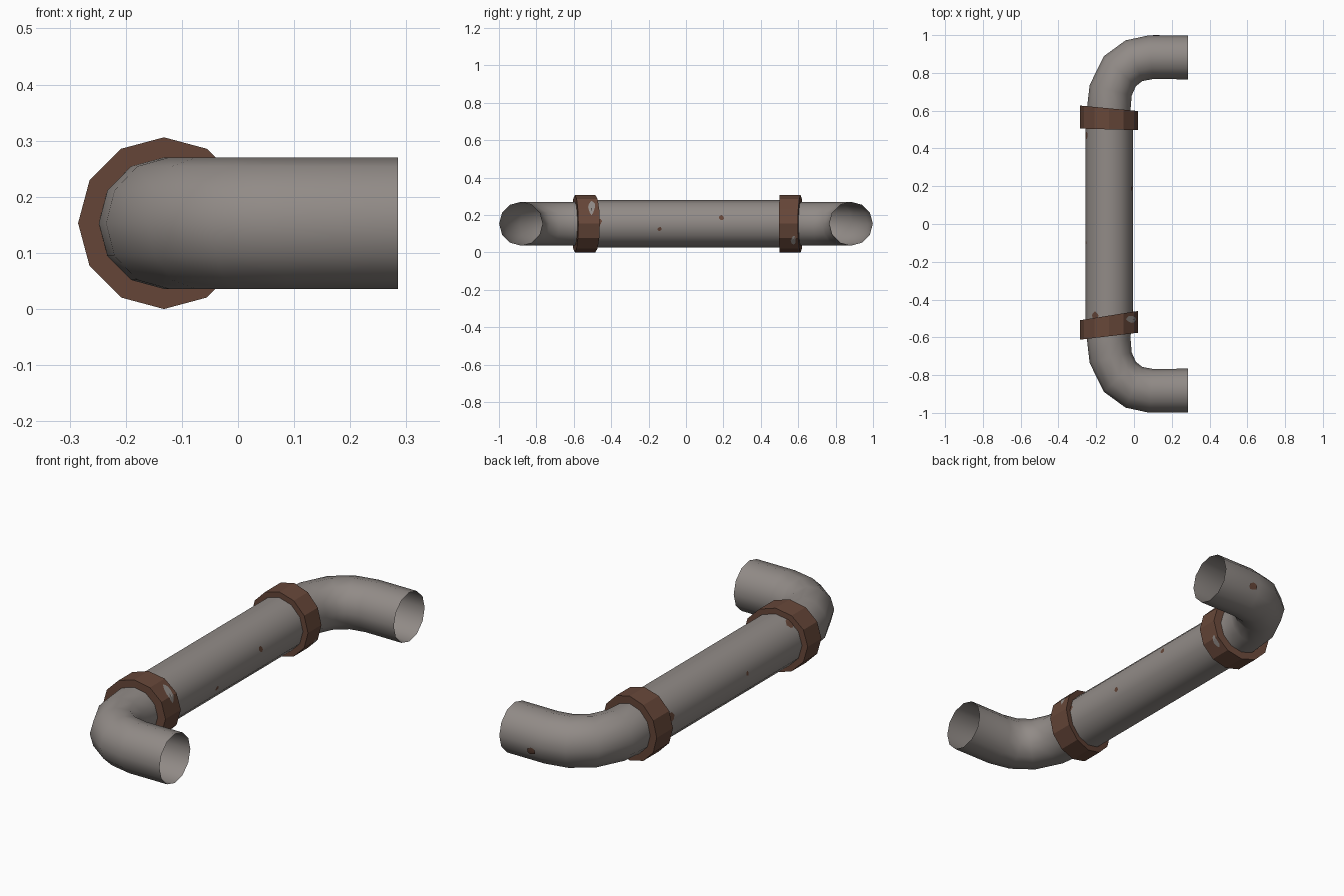
import bpy, bmesh, math, random
from mathutils import Vector

if "Cube" in bpy.data.objects:
    bpy.data.objects.remove(bpy.data.objects["Cube"])

random.seed(4)
CX, CZ, N = -0.132, 0.153, 12


def material(name, rgb):
    m = bpy.data.materials.new(name)
    m.diffuse_color = (*rgb, 1)
    m.use_nodes = True
    m.node_tree.nodes["Principled BSDF"].inputs["Base Color"].default_value = m.diffuse_color
    return m


GREY = material("pipe grey", (0.285, 0.258, 0.242))
RUST = material("rust brown", (0.135, 0.063, 0.041))


def finish(bm, name, mat, smooth):
    bmesh.ops.recalc_face_normals(bm, faces=bm.faces)
    me = bpy.data.meshes.new(name)
    bm.to_mesh(me)
    bm.free()
    me.materials.append(mat)
    for p in me.polygons:
        p.use_smooth = smooth
    ob = bpy.data.objects.new(name, me)
    bpy.context.collection.objects.link(ob)
    return ob


def loft(name, rings, mat, smooth=True, closed=False):
    """Skin a list of equal-length rings of points."""
    bm = bmesh.new()
    vs = [[bm.verts.new(p) for p in ring] for ring in rings]
    pairs = list(zip(vs, vs[1:])) + ([(vs[-1], vs[0])] if closed else [])
    for a, b in pairs:
        for i in range(N):
            j = (i + 1) % N
            bm.faces.new((a[i], a[j], b[j], b[i]))
    return finish(bm, name, mat, smooth)


ANGLES = [2 * math.pi * i / N for i in range(N)]


def slanted_ring(r, y, slope=0.0):
    """Ring around the main axis, cut by a plane tilted along x."""
    return [(CX + r * math.cos(a), y + slope * r * math.cos(a), CZ + r * math.sin(a))
            for a in ANGLES]


def elbow_ring(outer, inner, side):
    """Ring spanning an outer and an inner point of the bend."""
    o, i = Vector((*outer, CZ)), Vector((*inner, CZ))
    mid, half = (o + i) / 2, (i - o) / 2
    pts = [mid + half * math.cos(a) + Vector((0, 0, 0.117 * math.sin(a))) for a in ANGLES]
    return [(p.x, p.y * side, p.z) for p in pts]


# main straight pipe
loft("main_pipe", [slanted_ring(0.126, y) for y in (-0.55, 0, 0.55)], GREY)

# two mirrored elbows, open at the ends
BEND = [((-.249, .55), (-.016, .55)), ((-.248, .62), (-.018, .61)),
        ((-.235, .735), (-.012, .68)), ((-.16, .888), (.01, .73)),
        ((-.045, .972), (.045, .757)), ((.08, .999), (.1, .767)),
        ((.285, .999), (.285, .766))]
for side, label in ((-1, "front"), (1, "back")):
    loft(label + "_elbow", [elbow_ring(o, i, side) for o, i in BEND], GREY)

# slightly crooked rusty collars: inner and outer cutting planes
for label, (yi, si), (yo, so) in (("front", (-.485, .16), (-.594, .12)),
                                  ("back", (.501, -.026), (.6125, -.095))):
    loft(label + "_collar", [slanted_ring(.108, yi, si), slanted_ring(.153, yi, si),
                             slanted_ring(.153, yo, so), slanted_ring(.108, yo, so)],
         RUST, smooth=False, closed=True)


def patch(name, place, w, h, mat):
    """Thin irregular spot; place(u, v) maps it onto a surface."""
    bm = bmesh.new()
    k = 12
    mid = bm.verts.new(place(0, 0))
    jit = [random.uniform(0.8, 1.1) for _ in range(k)]
    rings = [[bm.verts.new(place(w * f * jit[i] * math.cos(2 * math.pi * i / k),
                                 h * f * jit[i] * math.sin(2 * math.pi * i / k)))
              for i in range(k)] for f in (0.5, 1)]
    for i in range(k):
        j = (i + 1) % k
        bm.faces.new((mid, rings[0][i], rings[0][j]))
        bm.faces.new((rings[0][i], rings[1][i], rings[1][j], rings[0][j]))
    finish(bm, name, mat, False)


def on_axis(r, y, deg):
    """Placement on the twelve-sided surface around the main axis."""
    def place(u, v):
        a = math.radians(deg) + v / r
        d = (a % (math.pi / 6)) - math.pi / 12
        rr = r * math.cos(math.pi / 12) / math.cos(d) + 0.002
        return (CX + rr * math.cos(a), y + u, CZ + rr * math.sin(a))
    return place


def on_elbow_end(x, side, dz):
    """Placement on the outer side of an elbow's straight run."""
    def place(u, v):
        z = dz + v
        return (x + u, side * (0.883 + math.sqrt(0.117 ** 2 - z * z) + 0.001), CZ + z)
    return place


# rust spots on the pipe, bare metal spots on the collars
for i, (y, deg, s) in enumerate(((-.14, -13, .012), (.19, 15, .014), (-.485, 127, .022),
                                 (-.465, 5, .016), (.47, 165, .022), (-.1, 170, .01))):
    patch("rust_spot_%d" % i, on_axis(.126, y, deg), s, s, RUST)
patch("elbow_rust_spot", on_elbow_end(.12, 1, -.03), .022, .018, RUST)
patch("front_collar_bare_spot", on_axis(.153, -.505, 36), .02, .045, GREY)
patch("back_collar_bare_spot", on_axis(.153, .575, -37), .014, .035, GREY)
